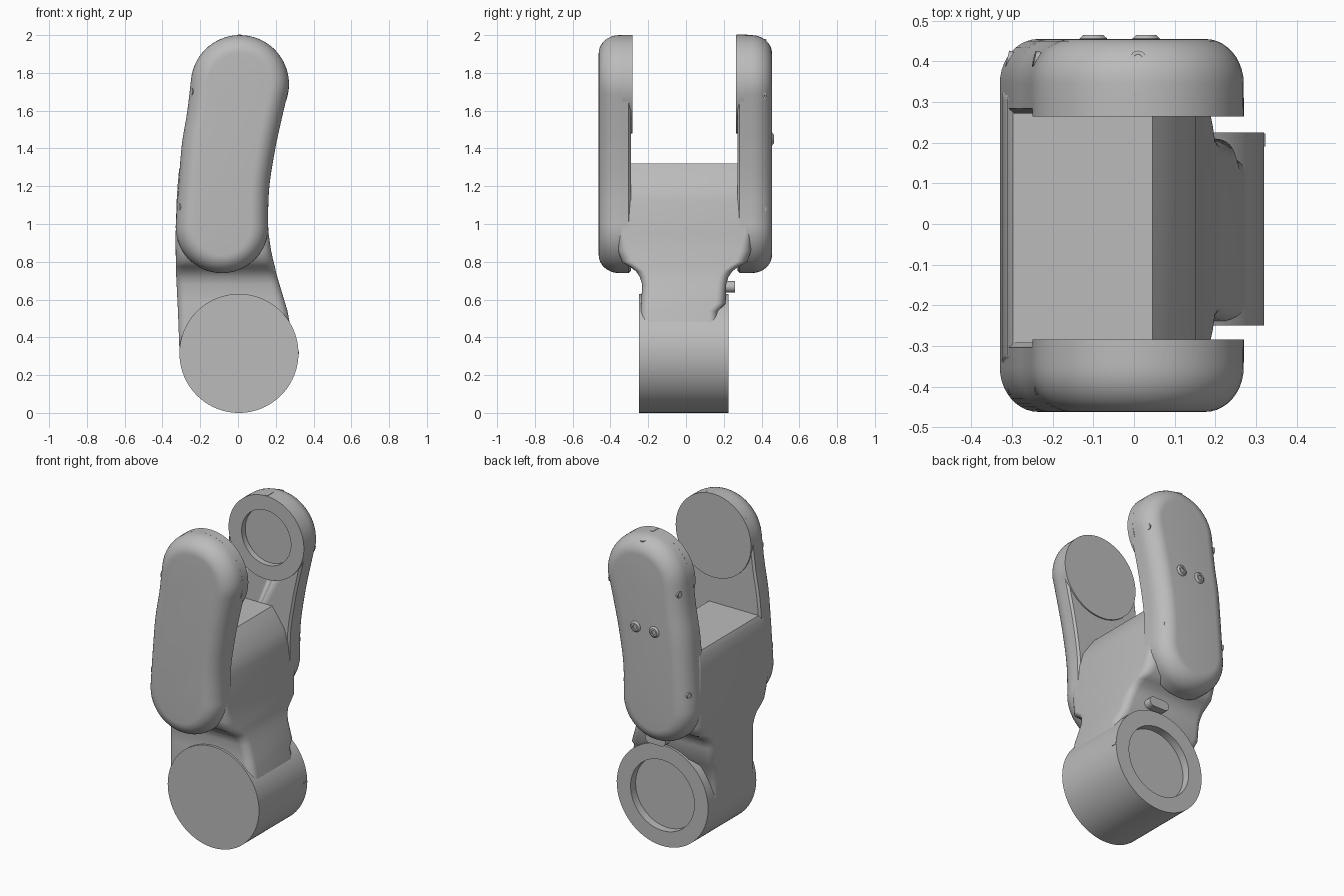
import bpy, bmesh, math
from mathutils import Vector

if "Cube" in bpy.data.objects:
    bpy.data.objects.remove(bpy.data.objects["Cube"], do_unlink=True)

grey = bpy.data.materials.new("plain_grey")
grey.use_nodes = True
grey.diffuse_color = (0.5, 0.5, 0.5, 1)
grey.node_tree.nodes["Principled BSDF"].inputs["Base Color"].default_value = (0.5, 0.5, 0.5, 1)


def loft(name, rings, angle=35):
    """Skin a list of equal-length closed rings and cap both ends."""
    bm = bmesh.new()
    rows = [[bm.verts.new(p) for p in ring] for ring in rings]
    n = len(rows[0])
    for a, b in zip(rows, rows[1:]):
        for i in range(n):
            bm.faces.new((a[i], a[(i + 1) % n], b[(i + 1) % n], b[i]))
    bm.faces.new(rows[0])
    bm.faces.new(rows[-1])
    bmesh.ops.recalc_face_normals(bm, faces=bm.faces)
    mesh = bpy.data.meshes.new(name)
    bm.to_mesh(mesh)
    bm.free()
    mesh.materials.append(grey)
    ob = bpy.data.objects.new(name, mesh)
    bpy.context.collection.objects.link(ob)
    bpy.ops.object.select_all(action='DESELECT')
    ob.select_set(True)
    bpy.context.view_layer.objects.active = ob
    bpy.ops.object.shade_smooth_by_angle(angle=math.radians(angle))
    return ob


def turned(name, centre, axis, profile, sides=64):
    """Turn a (radius, height) profile around an axis."""
    rot = Vector((0, 0, 1)).rotation_difference(Vector(axis))
    rings = []
    for r, h in profile:
        ring = [Vector((r * math.cos(t), r * math.sin(t), h))
                for t in (2 * math.pi * i / sides for i in range(sides))]
        rings.append([Vector(centre) + rot @ p for p in ring])
    return loft(name, rings)


def box(name, x, y, z):
    return loft(name, [[(x[0], y[0], h), (x[1], y[0], h), (x[1], y[1], h), (x[0], y[1], h)]
                       for h in z])


# Curved spine of the arms: x, z, radius
SPINE = [(0.01, 1.74, 0.26), (-0.02, 1.57, 0.25), (-0.052, 1.4, 0.246),
         (-0.075, 1.2, 0.24), (-0.085, 0.985, 0.245)]


def catmull(k, t):
    p = [Vector(SPINE[min(max(k + j, 0), len(SPINE) - 1)]) for j in (-1, 0, 1, 2)]
    return 0.5 * (2 * p[1] + (p[2] - p[0]) * t + (2 * p[0] - 5 * p[1] + 4 * p[2] - p[3]) * t * t
                  + (3 * p[1] - p[0] - 3 * p[2] + p[3]) * t ** 3)


PATH = [catmull(k, j / 4) for k in range(4) for j in range(4)] + [Vector(SPINE[-1])]


def outline(y, inset):
    """Bent capsule outline, shrunk by the inset."""
    def at(p, a, extra=0):
        r = p.z - inset - extra
        return (p.x + r * math.cos(a), y, p.y + r * math.sin(a))
    tilt = [0.1, 0.1, 0.12, 0.1, 0.0]
    lean = [-tilt[min(i // 4, 4)] for i in range(len(PATH))]
    right = [at(p, a) for p, a in zip(PATH, lean)]
    left = [at(p, a + math.pi) for p, a in zip(PATH, lean)]
    bottom = [at(PATH[-1], -math.pi * i / 24) for i in range(1, 24)]
    top = [at(PATH[0], lean[0] + math.pi * (1 - i / 24)) for i in range(1, 24)]
    return right + bottom + left[::-1] + top


def arm(name, inner, outer):
    side = 1 if outer > 0 else -1
    rings = [outline(inner, 0.012), outline(inner + side * 0.012, 0)]
    for i in range(11):
        a = math.pi / 2 * i / 10
        rings.append(outline(outer - side * 0.11 * (1 - math.sin(a)), 0.095 * (1 - math.cos(a))))
    return loft(name, rings, 40)


front_arm = arm("front_arm", -0.292, -0.462)
back_arm = arm("back_arm", 0.272, 0.455)

# Pivot discs on the inside of the arms, the back one with a round socket
pivot = SPINE[0]
turned("front_pivot_disc", (pivot[0], 0, pivot[1]), (0, -1, 0), [(0.26, 0.284), (0.26, 0.34)])
turned("back_pivot_ring", (pivot[0], 0, pivot[1]), (0, 1, 0),
       [(0.17, 0.31), (0.17, 0.264), (0.26, 0.264), (0.26, 0.31)])
cutter = turned("socket_cutter", (pivot[0], 0, pivot[1]), (0, 1, 0), [(0.171, 0.2), (0.171, 0.3)])
cutter.hide_render = True
cutter.hide_viewport = True
cut = back_arm.modifiers.new("socket", 'BOOLEAN')
cut.object = cutter
cut.operation = 'DIFFERENCE'
cut.solver = 'EXACT'

# Lower drum with a recessed back face
turned("base_drum", (0.005, 0, 0.315), (0, 1, 0),
       [(0.315, -0.25), (0.315, 0.225), (0.22, 0.225), (0.22, 0.175)], 96)


def rounded_row(z, x0, x1, y0, y1, r):
    pts = []
    for cx, cy, start in ((x1 - r, y1 - r, 0), (x0 + r, y1 - r, 1),
                          (x0 + r, y0 + r, 2), (x1 - r, y0 + r, 3)):
        for i in range(7):
            a = math.pi / 2 * (start + i / 6)
            pts.append((cx + r * math.cos(a), cy + r * math.sin(a), z))
    return pts


# Neck flaring from the drum into the two arms
NECK = [(0.33, -0.31, 0.3, -0.24, 0.17, 0.03), (0.54, -0.318, 0.262, -0.24, 0.17, 0.05),
        (0.58, -0.32, 0.25, -0.237, 0.21, 0.05), (0.68, -0.325, 0.22, -0.232, 0.213, 0.05),
        (0.72, -0.327, 0.208, -0.245, 0.225, 0.05), (0.75, -0.328, 0.2, -0.265, 0.245, 0.05),
        (0.775, -0.329, 0.195, -0.3, 0.28, 0.05), (0.8, -0.329, 0.188, -0.34, 0.325, 0.06),
        (0.86, -0.33, 0.175, -0.36, 0.345, 0.06), (0.95, -0.33, 0.162, -0.36, 0.345, 0.03),
        (1.12, -0.325, 0.152, -0.35, 0.335, 0.02), (1.2, -0.32, 0.13, -0.34, 0.325, 0.02),
        (1.29, -0.312, 0.068, -0.34, 0.325, 0.02), (1.32, -0.297, 0.045, -0.34, 0.325, 0.02)]
loft("neck_body", [rounded_row(*row) for row in NECK], 50)

# Small screws around the rounded shoulder of each arm: x, z, direction angle
SCREWS = [(0.01, 1.974, 90), (-0.238, 1.7, 175), (0.235, 1.68, -10),
          (-0.304, 1.09, 180), (0.13, 1.08, 0), (-0.07, 0.79, -90)]
for label, y, side in (("front", -0.40, -1), ("back", 0.405, 1)):
    for i, (x, z, deg) in enumerate(SCREWS):
        a = math.radians(deg)
        turned(f"{label}_rim_screw_{i + 1}", (x, y, z), (math.cos(a), side * 0.25, math.sin(a)),
               [(0.02, -0.03), (0.02, 0.008), (0.011, 0.008), (0.011, -0.004)], 16)

# Two round screws on the outside of the back arm
for i, x in enumerate((-0.1, 0.03)):
    turned(f"face_screw_{i + 1}", (x, 0.45, 1.45), (0, 1, 0),
           [(0.034, 0), (0.034, 0.006), (0.024, 0.015), (0.014, 0.015), (0.014, 0.008)], 24)

# Rounded stop key on the back of the neck
loft("stop_key", [[(p[0], y, p[1]) for p in
                   [(cx + 0.03 * math.cos(math.radians(s + 22.5 * i)),
                     0.668 + 0.03 * math.sin(math.radians(s + 22.5 * i)))
                    for cx, s in ((0.07, -90), (-0.01, 90)) for i in range(9)]]
                  for y in (0.18, 0.26)])

# Thin alignment marks on the upper arm and the drum
box("arm_mark", (0.0, 0.016), (0.268, 0.325), (1.98, 2.002))
box("drum_mark", (0.3, 0.323), (0.19, 0.223), (0.313, 0.325))
